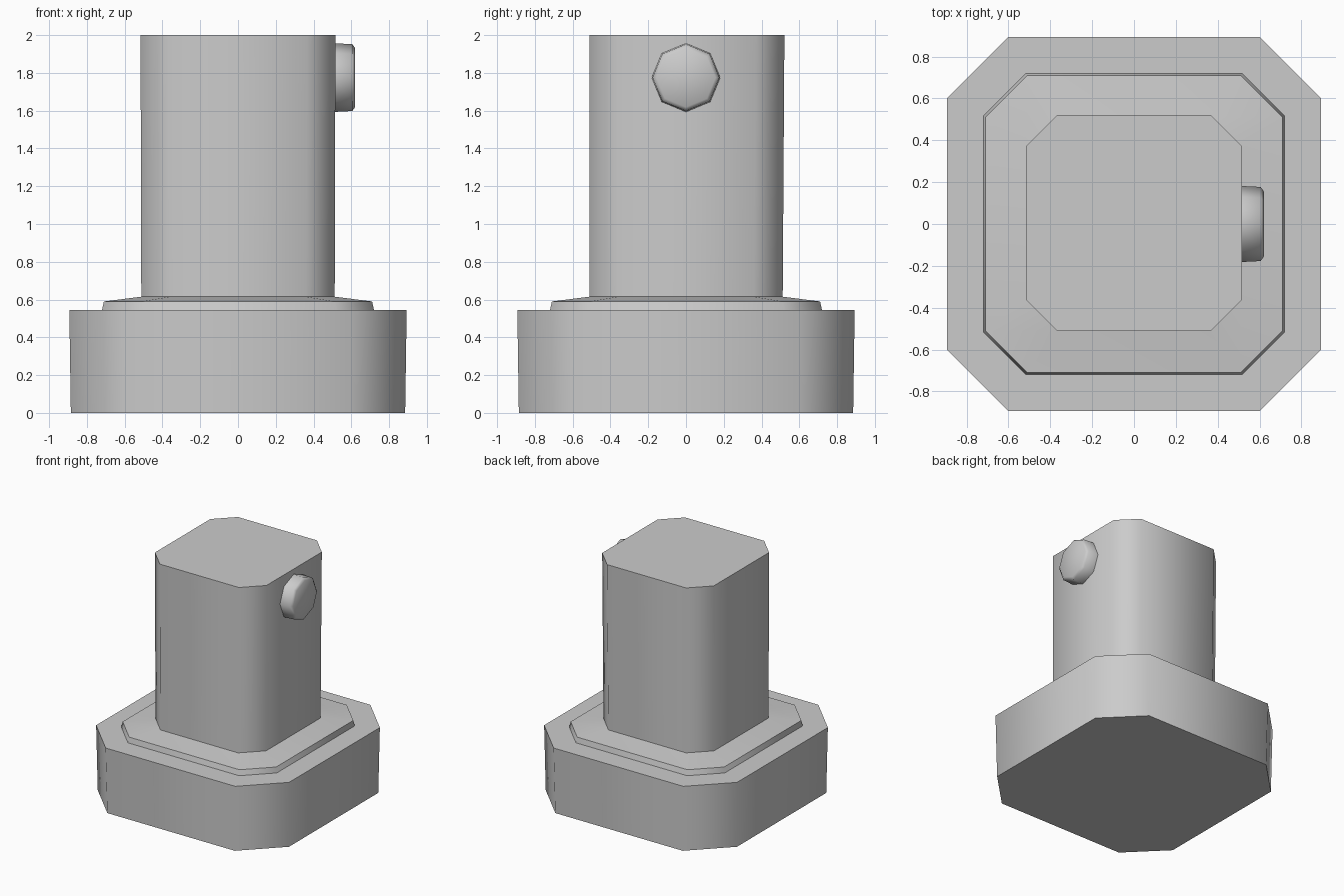
import bpy
import bmesh
import math
from mathutils import Vector

cube = bpy.data.objects.get("Cube")
if cube:
    bpy.data.objects.remove(cube, do_unlink=True)

grey = bpy.data.materials.new("plain_grey")
grey.use_nodes = True
color = (0.6, 0.6, 0.6, 1)
grey.diffuse_color = color
grey.node_tree.nodes["Principled BSDF"].inputs["Base Color"].default_value = color


def chamfered_square(half, corner, z, y_shift=0):
    """Square ring with cut corners, anticlockwise from above."""
    points = []
    for sx, sy in ((1, 1), (-1, 1), (-1, -1), (1, -1)):
        a = Vector((sx * half, sy * corner + y_shift, z))
        b = Vector((sx * corner, sy * half + y_shift, z))
        points += [a, b] if sx == sy else [b, a]
    return points


def octagon(radius, x, z):
    """Upright ring facing +x."""
    angles = [i * math.pi / 4 for i in range(8)]
    return [Vector((x, radius * math.cos(a), z + radius * math.sin(a))) for a in angles]


def loft(name, rings, cap_start=False, cap_end=False):
    """Skin the rings in order, with optional end caps."""
    bm = bmesh.new()
    loops = [[bm.verts.new(p) for p in ring] for ring in rings]
    for low, high in zip(loops, loops[1:]):
        for i in range(len(low)):
            j = (i + 1) % len(low)
            bm.faces.new((low[i], low[j], high[j], high[i]))
    if cap_start:
        bm.faces.new(loops[0][::-1])
    if cap_end:
        bm.faces.new(loops[-1])
    mesh = bpy.data.meshes.new(name)
    bm.to_mesh(mesh)
    bm.free()
    mesh.materials.append(grey)
    obj = bpy.data.objects.new(name, mesh)
    bpy.context.collection.objects.link(obj)
    bpy.ops.object.select_all(action="DESELECT")
    obj.select_set(True)
    bpy.context.view_layer.objects.active = obj
    bpy.ops.object.shade_smooth_by_angle(angle=math.radians(50))
    return obj


# Shared seams between the stacked parts
collar_foot = chamfered_square(0.72, 0.515, 0.545)
column_foot = chamfered_square(0.512, 0.36, 0.615)

# Wide base block with its flat upper ledge
loft("base", [
    chamfered_square(0.885, 0.59, 0),
    chamfered_square(0.893, 0.6, 0.545),
    collar_foot,
], cap_start=True)

# Low sloping collar
loft("collar", [collar_foot, chamfered_square(0.71, 0.51, 0.59), column_foot])

# Tall column
loft("column", [column_foot, chamfered_square(0.516, 0.366, 2, 0.005)], cap_end=True)

# Round side button on the left face
loft("side_button", [
    octagon(0.182, 0.505, 1.775),
    octagon(0.177, 0.605, 1.775),
    octagon(0.156, 0.62, 1.775),
], cap_end=True)
